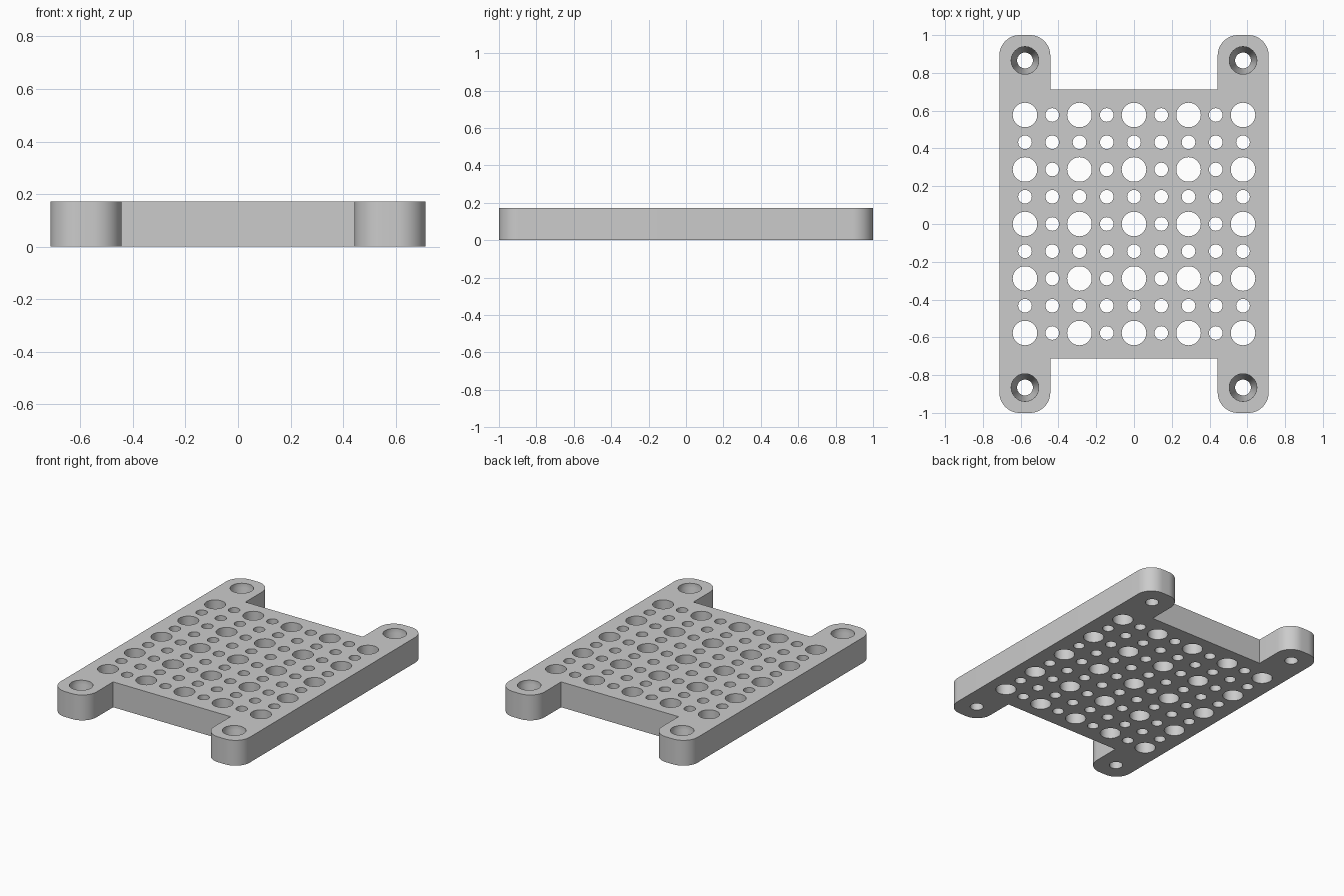
import bpy
import bmesh
from math import cos, sin, pi

cube = bpy.data.objects.get("Cube")
if cube:
    bpy.data.objects.remove(cube, do_unlink=True)

HEIGHT = 0.173
PITCH = 0.1443
BODY = 0.713            # half width of the square body
ARM_IN, ARM_END = 0.443, 1.0
CORNER = 0.108

grey = bpy.data.materials.new("light grey")
grey.use_nodes = True
colour = (0.6, 0.6, 0.6, 1)
grey.diffuse_color = colour
grey.node_tree.nodes["Principled BSDF"].inputs["Base Color"].default_value = colour


def make_object(name, bm):
    bmesh.ops.recalc_face_normals(bm, faces=bm.faces)
    mesh = bpy.data.meshes.new(name)
    bm.to_mesh(mesh)
    bm.free()
    mesh.materials.append(grey)
    obj = bpy.data.objects.new(name, mesh)
    bpy.context.collection.objects.link(obj)
    return obj


def arc(cx, cy, start, steps=12):
    return [(cx + CORNER * cos(start + pi / 2 * i / steps),
             cy + CORNER * sin(start + pi / 2 * i / steps)) for i in range(steps + 1)]


def turned(bm, x, y, rings, sides):
    """Closed solid of revolution from (radius, z) rings."""
    loops = [[bm.verts.new((x + r * cos(2 * pi * i / sides), y + r * sin(2 * pi * i / sides), z))
              for i in range(sides)] for r, z in rings]
    for low, high in zip(loops, loops[1:]):
        for i in range(sides):
            j = (i + 1) % sides
            bm.faces.new((low[i], low[j], high[j], high[i]))
    bm.faces.new(loops[0][::-1])
    bm.faces.new(loops[-1])


# Plate outline: one quarter, mirrored into a closed loop
quarter = arc(BODY - CORNER, ARM_END - CORNER, 0)
quarter += arc(ARM_IN + CORNER, ARM_END - CORNER, pi / 2) + [(ARM_IN, BODY)]
upper = quarter + [(-x, y) for x, y in reversed(quarter)]
outline = upper + [(x, -y) for x, y in reversed(upper)]

bm = bmesh.new()
base = bm.faces.new([bm.verts.new((x, y, 0)) for x, y in outline])
side = bmesh.ops.extrude_face_region(bm, geom=[base])["geom"]
bmesh.ops.translate(bm, vec=(0, 0, HEIGHT),
                    verts=[v for v in side if isinstance(v, bmesh.types.BMVert)])
plate = make_object("mounting_plate", bm)

# Hole cutters: large and small grid holes, then countersunk screw holes
bm = bmesh.new()
for i in range(-4, 5):
    for j in range(-4, 5):
        large = i % 2 == 0 and j % 2 == 0
        r = 0.065 if large else 0.036
        turned(bm, i * PITCH, j * PITCH, [(r, -0.1), (r, HEIGHT + 0.1)], 40 if large else 28)
for sx in (-1, 1):
    for sy in (-1, 1):
        turned(bm, sx * 4 * PITCH, sy * 6 * PITCH,
               [(0.042, -0.1), (0.042, 0.05), (0.073, HEIGHT - 0.03), (0.073, HEIGHT + 0.1)], 40)
cutter = make_object("hole_cutter", bm)

cut = plate.modifiers.new("holes", "BOOLEAN")
cut.object = cutter
cut.operation = "DIFFERENCE"
cut.solver = "EXACT"
bpy.context.view_layer.objects.active = plate
plate.select_set(True)
bpy.ops.object.modifier_apply(modifier=cut.name)
bpy.data.objects.remove(cutter, do_unlink=True)
bpy.ops.object.shade_smooth_by_angle(angle=pi / 6)
